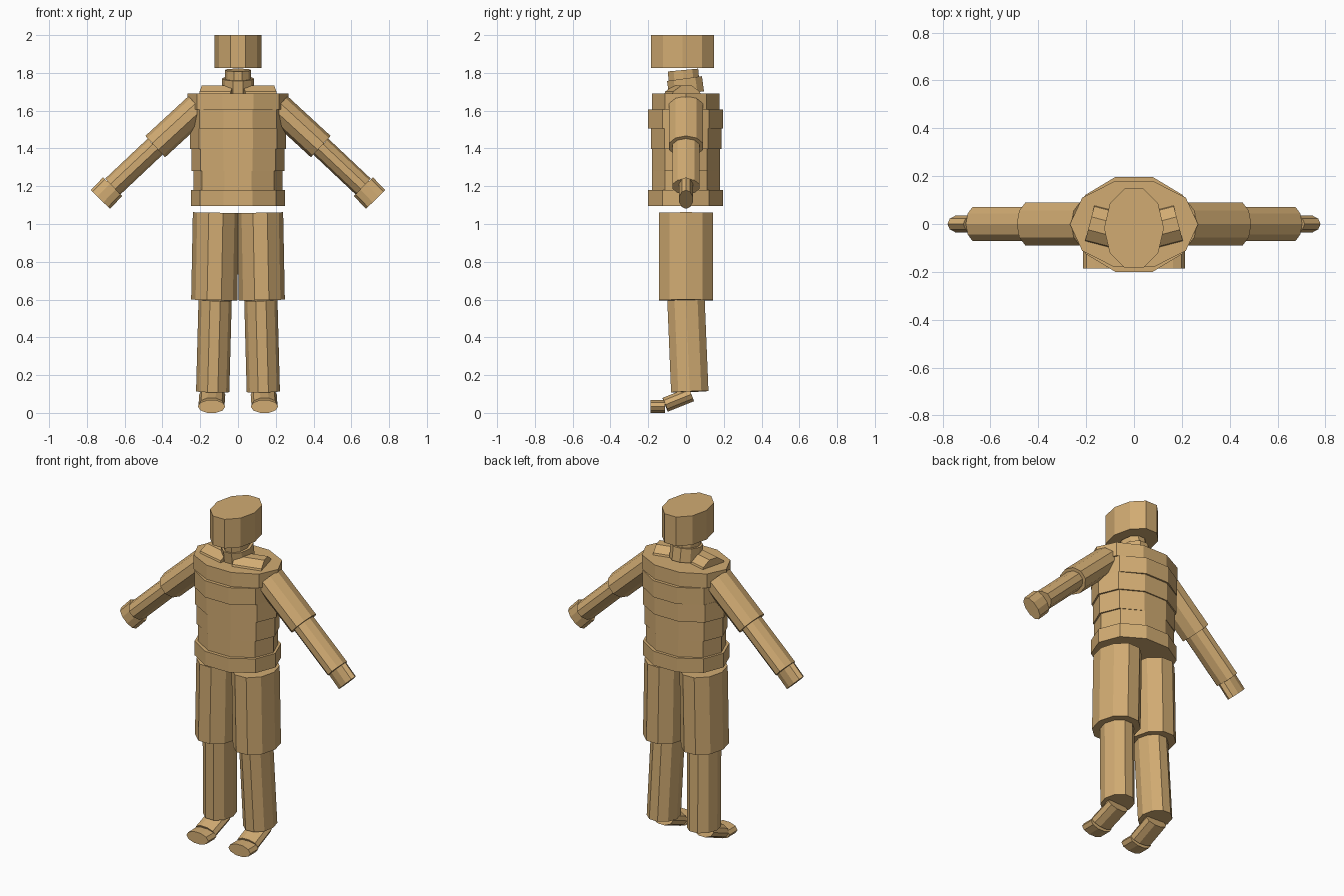
import bpy, bmesh, math
from mathutils import Vector

if "Cube" in bpy.data.objects:
    bpy.data.objects.remove(bpy.data.objects["Cube"])

SIDES = 10
tan = bpy.data.materials.new("tan")
tan.diffuse_color = (0.64, 0.41, 0.17, 1)
tan.use_nodes = True
tan.node_tree.nodes["Principled BSDF"].inputs["Base Color"].default_value = tan.diffuse_color


def prism(name, start, end, r_u, r_v, u_hint=(1, 0, 0)):
    """Ten-sided elliptical prism from start to end; a corner points along u_hint."""
    a, b = Vector(start), Vector(end)
    d = (b - a).normalized()
    u = Vector(u_hint)
    u = (u - d * u.dot(d)).normalized()
    v = d.cross(u)
    bm = bmesh.new()
    rings = []
    for p in (a, b):
        ring = []
        for i in range(SIDES):
            t = 2 * math.pi * i / SIDES
            ring.append(bm.verts.new(p + u * r_u * math.cos(t) + v * r_v * math.sin(t)))
        rings.append(ring)
    bm.faces.new(rings[0])
    bm.faces.new(rings[1])
    for i in range(SIDES):
        j = (i + 1) % SIDES
        bm.faces.new((rings[0][i], rings[0][j], rings[1][j], rings[1][i]))
    bmesh.ops.recalc_face_normals(bm, faces=bm.faces)
    mesh = bpy.data.meshes.new(name)
    bm.to_mesh(mesh)
    bm.free()
    mesh.materials.append(tan)
    ob = bpy.data.objects.new(name, mesh)
    bpy.context.collection.objects.link(ob)
    return ob


FLAT = math.sin(math.radians(72))  # flat side distance relative to the corner radius

# Torso stack: name, bottom, top, half width, front, back
for name, z0, z1, rx, front, back in [
    ("pelvis", 1.095, 1.18, 0.25, -0.20, 0.197),
    ("lower_waist", 1.18, 1.28, 0.235, -0.18, 0.18),
    ("upper_waist", 1.28, 1.397, 0.245, -0.18, 0.18),
    ("lower_chest", 1.397, 1.505, 0.255, -0.185, 0.187),
    ("middle_chest", 1.505, 1.605, 0.252, -0.20, 0.197),
    ("upper_chest", 1.605, 1.69, 0.268, -0.18, 0.178),
]:
    y = (front + back) / 2
    prism(name, (0, y, z0), (0, y, z1), rx, (back - front) / 2 / FLAT)

# Neck, leaning forward, and head
prism("lower_neck", (0, 0.003, 1.69), (0, -0.008, 1.77), 0.085, 0.098)
prism("upper_neck", (0, -0.010, 1.75), (0, -0.016, 1.815), 0.07, 0.085)
prism("head", (0, -0.018, 1.825), (0, -0.018, 2.0), 0.125, 0.175)

# Limbs on both sides
for side, s in (("left", 1), ("right", -1)):
    inward = (s * 0.68, 0, 0.73)
    prism(side + "_collar", (s * 0.02, -0.04, 1.648), (s * 0.185, 0.003, 1.648),
          0.09, 0.09, (0, 1, 0))
    prism(side + "_upper_arm", (s * 0.21, 0, 1.62), (s * 0.438, 0, 1.41),
          0.077, 0.09 / FLAT, inward)
    prism(side + "_forearm", (s * 0.438, 0, 1.41), (s * 0.663, 0, 1.198),
          0.058, 0.071 / FLAT, inward)
    prism(side + "_hand", (s * 0.663, 0, 1.198), (s * 0.729, 0, 1.13),
          0.071, 0.036 / FLAT, inward)
    prism(side + "_thigh", (s * 0.117, 0, 1.06), (s * 0.126, 0, 0.597),
          0.122, 0.143 / FLAT)
    prism(side + "_shin", (s * 0.121, 0, 0.597), (s * 0.134, 0.02, 0.112),
          0.088, 0.099 / FLAT)
    prism(side + "_foot", (s * 0.136, 0.027, 0.098), (s * 0.14, -0.11, 0.043),
          0.069, 0.039 / FLAT)
    prism(side + "_toes", (s * 0.14, -0.11, 0.034), (s * 0.14, -0.187, 0.034),
          0.073, 0.034 / FLAT)
